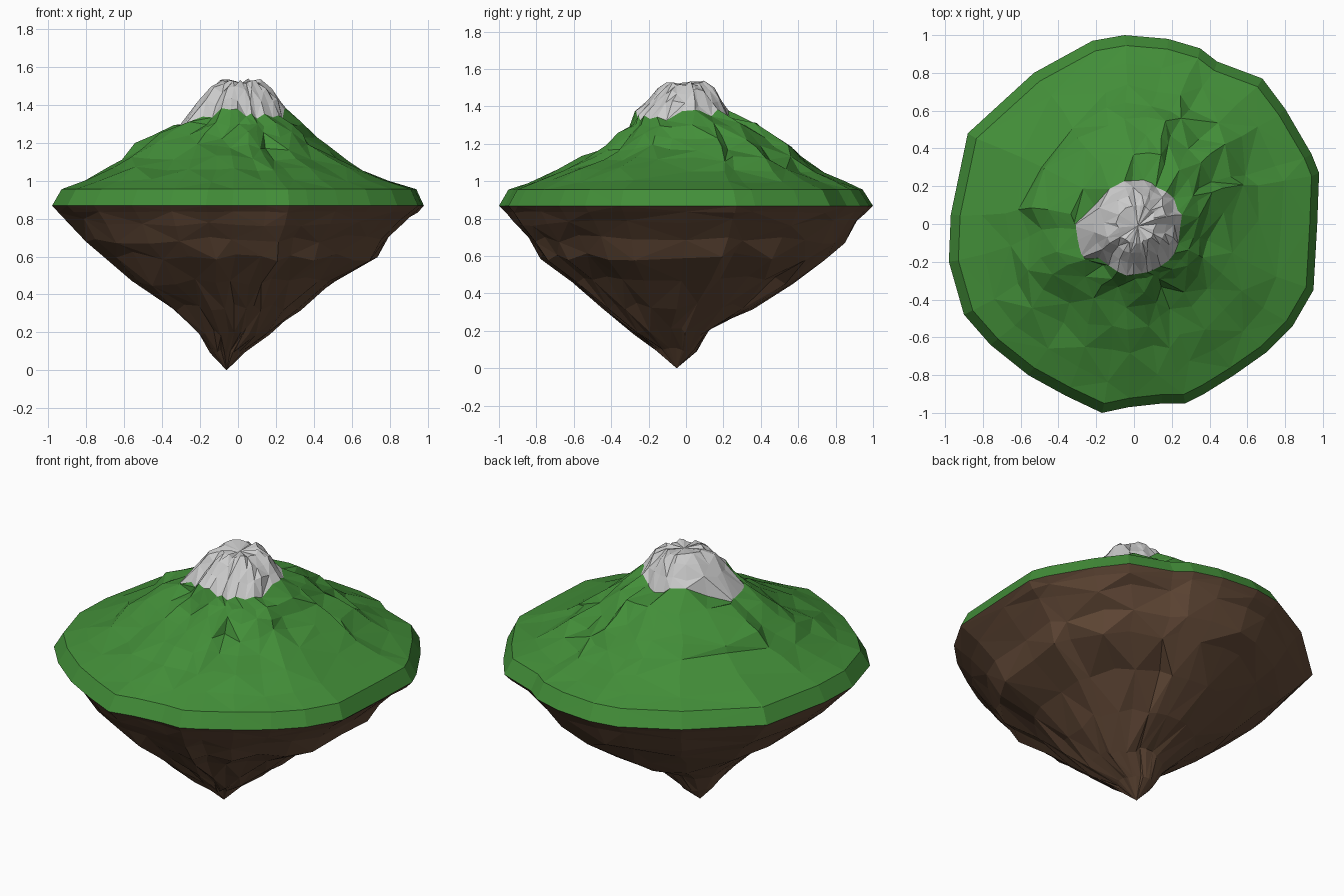
import bpy, bmesh, math, random

if "Cube" in bpy.data.objects:
    bpy.data.objects.remove(bpy.data.objects["Cube"])

random.seed(7)

# Island coastline seen from above, spanning about -1..1 (counter-clockwise after reversing)
COAST = [(-.05, 1), (.18, .98), (.35, .93), (.44, .86), (.68, .77), (.80, .61), (.94, .37),
         (.98, .27), (.97, 0), (.95, -.35), (.84, -.54), (.70, -.68), (.53, -.80), (.37, -.90),
         (.27, -.95), (.15, -.95), (-.03, -.97), (-.17, -1), (-.36, -.91), (-.56, -.80),
         (-.76, -.64), (-.90, -.48), (-.98, -.2), (-.97, .05), (-.88, .48), (-.53, .80),
         (-.22, .97)][::-1]
N = len(COAST)
# Radial gullies shared by all the levels of the hill
GULLY = [random.random() for _ in COAST]


def ring(z, x0, x1, y0, y1, amp=0.0, zj=0.0):
    """Coastline fitted to a box at height z, roughened inward by amp."""
    cx, cy, sx, sy = (x0 + x1) / 2, (y0 + y1) / 2, (x1 - x0) / 1.96, (y1 - y0) / 2
    pts = []
    for (x, y), g in zip(COAST, GULLY):
        k = 1 - amp * (0.6 * g + 0.4 * random.random())
        pts.append((cx + x * sx * k, cy + y * sy * k, z + random.uniform(-zj, zj)))
    return pts


def shell(name, rings, color=None, top=None, bottom=None):
    """Triangulated flat-shaded skin through rings listed from low to high."""
    bm = bmesh.new()
    rows = [[bm.verts.new(p) for p in r] for r in rings]
    for j in range(len(rows) - 1):
        a, b = rows[j], rows[j + 1]
        for i in range(N):
            k = (i + 1) % N
            if (i + j) % 2:
                tris = ((a[i], a[k], b[k]), (a[i], b[k], b[i]))
            else:
                tris = ((a[i], a[k], b[i]), (a[k], b[k], b[i]))
            for t in tris:
                bm.faces.new(t)
    if top:
        v = bm.verts.new(top)
        for i in range(N):
            bm.faces.new((rows[-1][i], rows[-1][(i + 1) % N], v))
    if bottom:
        v = bm.verts.new(bottom)
        for i in range(N):
            bm.faces.new((rows[0][(i + 1) % N], rows[0][i], v))
    me = bpy.data.meshes.new(name)
    bm.to_mesh(me)
    bm.free()
    ob = bpy.data.objects.new(name, me)
    bpy.context.collection.objects.link(ob)
    if color:
        mat = bpy.data.materials.new(name)
        mat.diffuse_color = (*color, 1)
        mat.use_nodes = True
        mat.node_tree.nodes["Principled BSDF"].inputs["Base Color"].default_value = mat.diffuse_color
        me.materials.append(mat)
    return ob


# Shared widest edge between earth and grass
rim = ring(.868, -.98, .98, -1, 1)

# Earth underside: z, x range, y range, roughness, height jitter
earth = [ring(*r) for r in (
    (.10, -.15, .04, -.16, .06, .05, .01),
    (.20, -.22, .19, -.30, .14, .08, .02),
    (.33, -.37, .35, -.47, .37, .08, .02),
    (.47, -.58, .53, -.63, .58, .07, .025),
    (.60, -.73, .75, -.80, .77, .07, .025),
    (.69, -.83, .81, -.86, .86, .05, .025),
    (.78, -.90, .90, -.93, .93, .03, .02),
    (.835, -.95, .95, -.97, .97, .01, .005))]
shell("earth_underside", earth + [rim], (.13, .07, .04), bottom=(-.06, -.05, 0))

# Snow line: jagged, with a tongue running down the left gully
snow_line = []
for x, y, z in ring(1.355, -.25, .26, -.28, .24, .08, .03):
    a = math.degrees(math.atan2(y, x)) % 360
    if 180 < a < 218:
        x, y, z = x * 1.32, y * 1.3, 1.275
    snow_line.append((x, y, z))

# Grass skirt and hill
grass = [ring(*r) for r in (
    (.955, -.93, .94, -.95, .945, 0, 0),
    (1.00, -.82, .82, -.85, .86, .06, .008),
    (1.06, -.71, .71, -.72, .76, .14, .015),
    (1.12, -.64, .61, -.59, .68, .20, .015),
    (1.18, -.58, .53, -.48, .60, .24, .02),
    (1.24, -.48, .45, -.40, .51, .24, .02),
    (1.30, -.35, .38, -.33, .40, .20, .015))]
shell("grass_hill", [rim] + grass + [snow_line], (.055, .27, .04))

# Snowy peak
snow = [ring(*r) for r in (
    (1.42, -.22, .23, -.21, .20, .10, .02),
    (1.48, -.17, .19, -.16, .16, .14, .02),
    (1.525, -.10, .13, -.11, .11, .22, .015))]
shell("snow_cap", [snow_line] + snow, top=(.02, -.01, 1.515))
